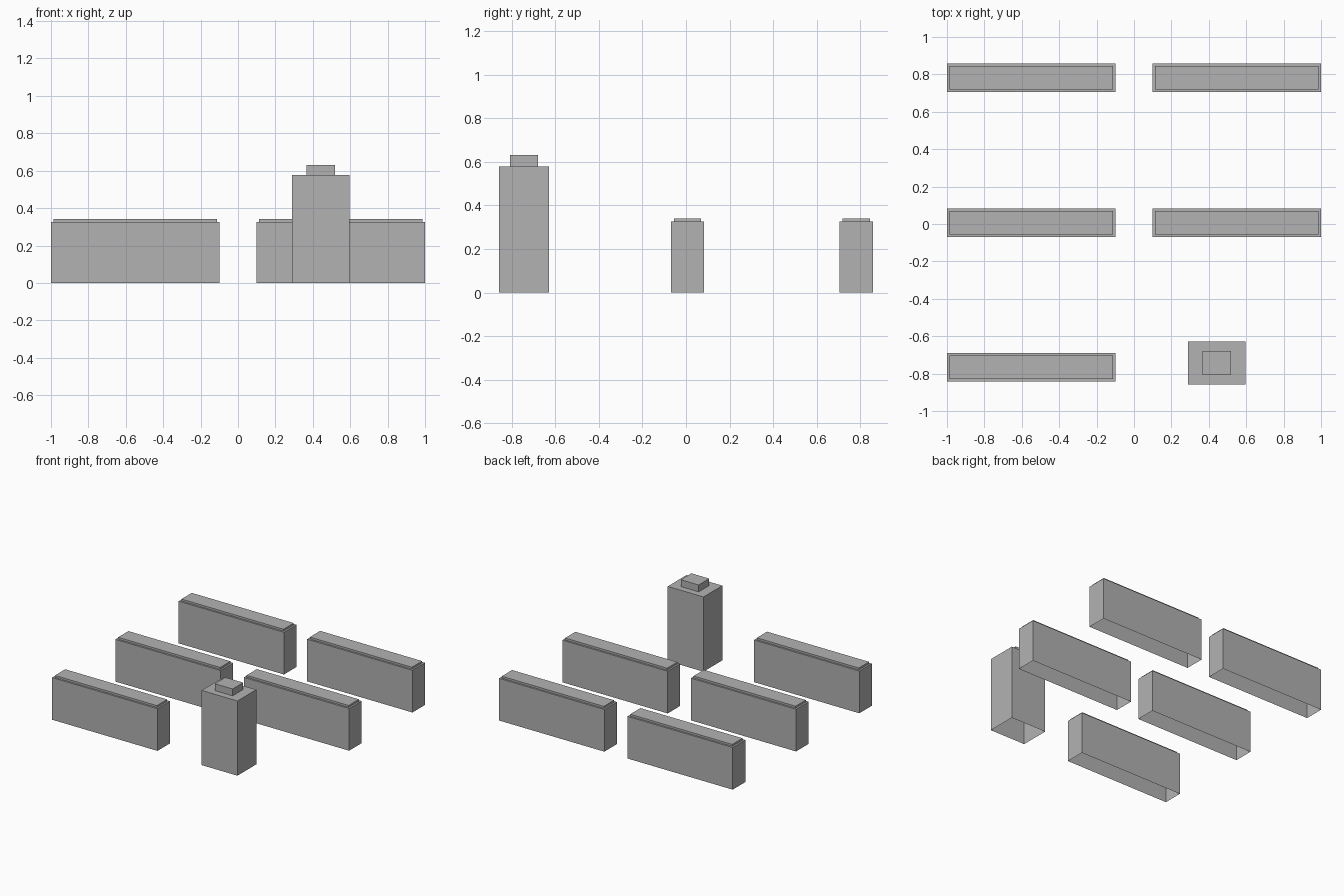
import bpy, bmesh
from mathutils import Matrix, Vector

if "Cube" in bpy.data.objects:
    bpy.data.objects.remove(bpy.data.objects["Cube"], do_unlink=True)

# Single plain grey
grey = bpy.data.materials.new("plain_grey")
grey.use_nodes = True
colour = (0.448, 0.448, 0.448, 1)
grey.diffuse_color = colour
grey.node_tree.nodes["Principled BSDF"].inputs["Base Color"].default_value = colour


def block(name, centre, size, cap_size, cap_height):
    """Hollow block, open below, with a smaller raised roof cap."""
    bm = bmesh.new()
    bmesh.ops.create_cube(bm, size=1)
    bmesh.ops.transform(bm, verts=bm.verts, matrix=Matrix.Diagonal((*size, 1)))
    bmesh.ops.translate(bm, verts=bm.verts, vec=(0, 0, size[2] / 2))
    bm.normal_update()
    top = next(f for f in bm.faces if f.normal.z > 0.9)
    bottom = next(f for f in bm.faces if f.normal.z < -0.9)
    bmesh.ops.delete(bm, geom=[bottom], context='FACES_ONLY')

    # Ledge around the roof, then the raised cap
    bmesh.ops.inset_individual(bm, faces=[top], thickness=0.01)
    for v in top.verts:
        v.co.x = cap_size[0] / 2 * (1 if v.co.x > 0 else -1)
        v.co.y = cap_size[1] / 2 * (1 if v.co.y > 0 else -1)
    raised = bmesh.ops.extrude_discrete_faces(bm, faces=[top])["faces"][0]
    bmesh.ops.translate(bm, verts=raised.verts, vec=Vector((0, 0, cap_height)))

    mesh = bpy.data.meshes.new(name)
    bm.normal_update()
    bm.to_mesh(mesh)
    bm.free()
    mesh.materials.append(grey)
    obj = bpy.data.objects.new(name, mesh)
    obj.location = (*centre, 0)
    bpy.context.collection.objects.link(obj)


# Long row blocks; the front left place is taken by the tower
for row, y in (("back", 0.781), ("middle", 0.007), ("front", -0.766)):
    for side, x in (("right", -0.55), ("left", 0.549)):
        if (row, side) != ("front", "left"):
            block(f"{row}_{side}_row_block", (x, y),
                  (0.901, 0.153, 0.326), (0.873, 0.125), 0.015)

# Tower
block("tower_block", (0.443, -0.743), (0.306, 0.23, 0.578), (0.153, 0.129), 0.053)
